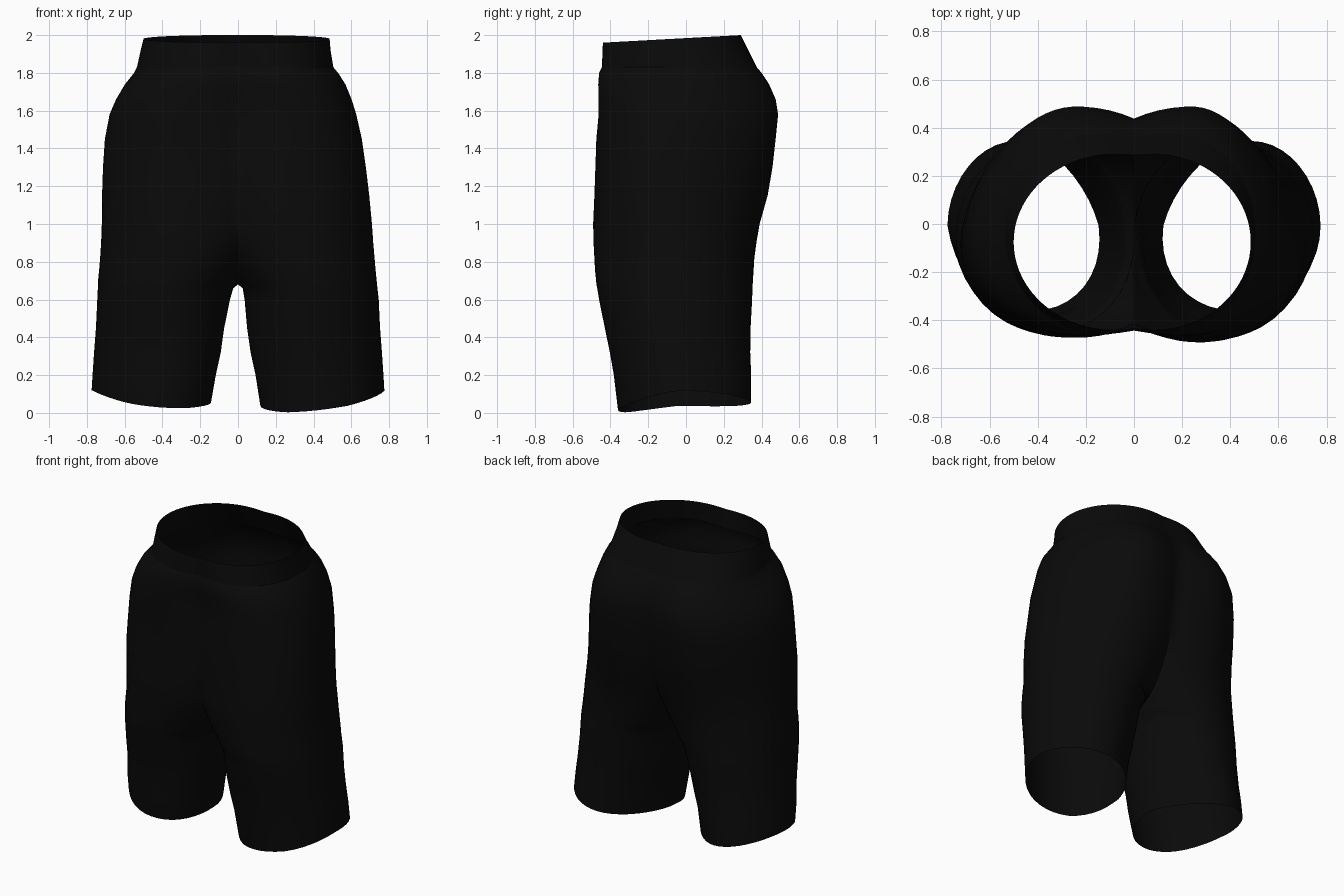
import bpy, bmesh, math

if "Cube" in bpy.data.objects:
    bpy.data.objects.remove(bpy.data.objects["Cube"])

black = bpy.data.materials.new("black cloth")
black.diffuse_color = (0.003, 0.003, 0.003, 1)
black.use_nodes = True
black.node_tree.nodes["Principled BSDF"].inputs["Base Color"].default_value = black.diffuse_color
SEG = 40

# Each row: height, lobe centre, outer x left, outer x right, front y, back y, split.
# split > 0: body row, how far the centre line reaches towards front and back.
# split <= 0: leg row, minus the inner leg distance from x = 0.
BAND = [
    (2.00, .08, .50, .485, -.44, .29, .99),
    (1.92, .11, .515, .49, -.442, .33, .985),
    (1.83, .16, .535, .505, -.445, .375, .97),
]
BODY = [
    (1.83, .16, .535, .505, -.445, .375, .97),
    (1.80, .18, .55, .53, -.46, .40, .96),
    (1.74, .21, .595, .565, -.465, .44, .94),
    (1.66, .23, .64, .595, -.463, .475, .91),
    (1.58, .24, .675, .62, -.463, .488, .895),
    (1.45, .25, .70, .65, -.475, .475, .89),
    (1.30, .25, .71, .672, -.48, .458, .885),
    (1.15, .26, .715, .69, -.485, .432, .87),
    (1.00, .27, .72, .708, -.492, .39, .82),
    (.90, .29, .725, .716, -.49, .373, .74),
    (.82, .31, .73, .723, -.485, .362, .64),
    (.76, .33, .735, .728, -.482, .358, .50),
    (.71, .345, .74, .733, -.477, .355, .30),
    (.68, .355, .741, .736, -.474, .353, 0),
    (.66, .36, .742, .738, -.47, .352, -.025),
    (.60, .37, .745, .745, -.46, .35, -.035),
    (.45, .385, .752, .752, -.43, .342, -.048),
    (.32, .40, .762, .762, -.403, .34, -.068),
    (.20, .42, .77, .77, -.382, .345, -.096),
    (.06, .44, .775, .775, -.36, .345, -.122),
]


def clamp(v):
    return max(0, min(1, v))


def waist_height(x, y):
    return 1.96 + .04 * (y + .44) / .73


def hem_height(x, y):
    rise = clamp((y + .32) / .27)
    if x > 0:
        return .002 + .033 * rise + .08 * ((x - .2) / .57) ** 2
    return .025 + .02 * rise + .075 * ((-x - .3) / .475) ** 2


def half_ring(bm, row, side, edge):
    z, cx, left, right, front, back, split = row
    outer = (right if side > 0 else left) - cx
    yc, b = (front + back) / 2, (back - front) / 2
    if split > 0:                      # lobe cut off by the centre plane
        c = math.sqrt(1 - split * split)
        inner, reach = cx / c, math.pi - math.acos(c)
    else:                              # closed leg loop
        inner, reach = cx + split, math.pi
        if side < 0:
            inner -= .025 * clamp((.66 - z) / .2)
    # Hips fuller at the front corners, inner legs pinched towards the back
    hip = .07 * clamp((z - .85) / .3) * clamp((1.83 - z) / .12)
    skew = .26 * clamp((.68 - z) / .5)
    trim = .05 * clamp((.5 - z) / .4) if side < 0 else 0
    ring = []
    for i in range(SEG + 1):
        a = -reach + 2 * reach * i / SEG
        ca, sa = math.cos(a), math.sin(a)
        x = cx + ca * (outer if ca > 0 else inner)
        y = yc + b * sa
        x -= hip * sa * max(0, ca)
        x += skew * (y - yc) * (1 - ca) / 2 * (1 if sa > 0 else .5)
        x -= trim * max(0, -sa) * max(0, ca)       # left hem, front outer corner
        if side < 0 and y < 0 and .3 < z < 1.5:    # left front hangs flatter
            y += .02 * clamp(x / .25) * clamp(-y / .3)
        x = max(0, x) * side
        ring.append(bm.verts.new((x, y, edge(x, y) if edge else z)))
    return ring


def loft(name, rows, top=None, bottom=None):
    bm = bmesh.new()
    for side in (1, -1):
        rings = []
        for k, row in enumerate(rows):
            edge = top if k == 0 else bottom if k == len(rows) - 1 else None
            rings.append(half_ring(bm, row, side, edge))
        for up, low in zip(rings, rings[1:]):
            for i in range(SEG):
                quad = (up[i], low[i], low[i + 1], up[i + 1])
                bm.faces.new(quad if side > 0 else quad[::-1])
    # Sew the centre seam and the inner leg seams
    bmesh.ops.remove_doubles(bm, verts=bm.verts, dist=.0005)
    mesh = bpy.data.meshes.new(name)
    bm.to_mesh(mesh)
    bm.free()
    mesh.materials.append(black)
    obj = bpy.data.objects.new(name, mesh)
    bpy.context.collection.objects.link(obj)
    bpy.ops.object.select_all(action='DESELECT')
    obj.select_set(True)
    bpy.context.view_layer.objects.active = obj
    bpy.ops.object.shade_smooth_by_angle(angle=math.radians(50))
    return obj


# Waistband with tilted rim, then body splitting into two legs with curved hems
loft("waistband", BAND, top=waist_height)
loft("shorts_body", BODY, bottom=hem_height)
